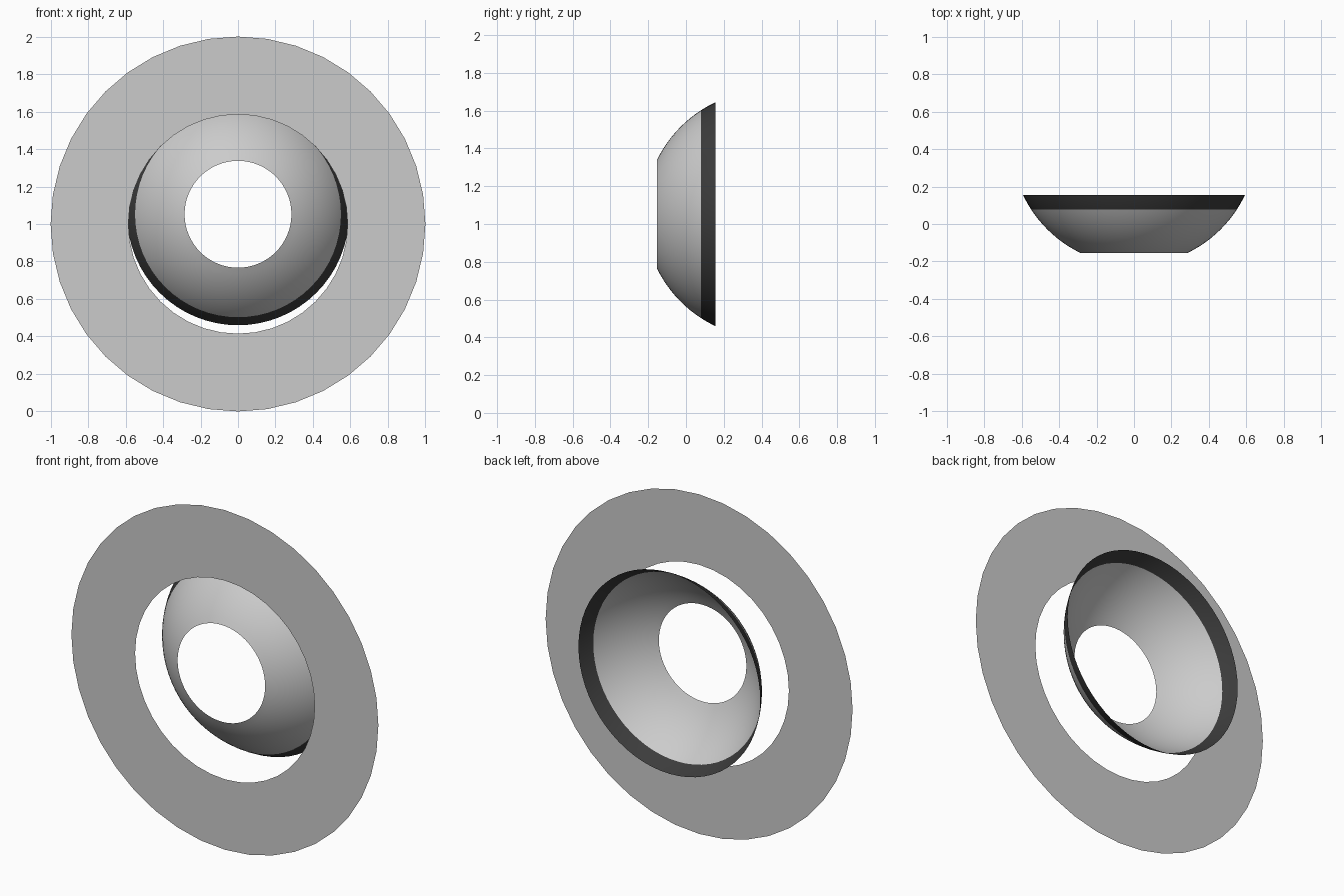
import bpy, bmesh, math

cube = bpy.data.objects.get("Cube")
if cube:
    bpy.data.objects.remove(cube, do_unlink=True)


def make_material(name, value):
    mat = bpy.data.materials.new(name)
    mat.use_nodes = True
    color = (value, value, value, 1)
    mat.diffuse_color = color
    mat.node_tree.nodes["Principled BSDF"].inputs["Base Color"].default_value = color
    return mat


light_grey = make_material("light grey", 0.6)
dark_grey = make_material("dark grey", 0.045)


def lathe(name, profile, segments, center_z, materials, dark_from=None):
    """Turn (radius, y) points about a front-to-back axis; faces look to -y."""
    bm = bmesh.new()
    rings = []
    for radius, y in profile:
        angles = [math.tau * i / segments for i in range(segments)]
        rings.append([bm.verts.new((radius * math.cos(a), y, center_z + radius * math.sin(a)))
                      for a in angles])
    for k in range(len(rings) - 1):
        inner, outer = rings[k], rings[k + 1]
        for i in range(segments):
            j = (i + 1) % segments
            face = bm.faces.new((inner[i], outer[i], outer[j], inner[j]))
            face.smooth = len(profile) > 2
            if dark_from is not None and k >= dark_from:
                face.material_index = 1
    mesh = bpy.data.meshes.new(name)
    bm.to_mesh(mesh)
    bm.free()
    for mat in materials:
        mesh.materials.append(mat)
    obj = bpy.data.objects.new(name, mesh)
    bpy.context.collection.objects.link(obj)
    return obj


# Flat ring plate, a single sheet
lathe("ring_plate", [(0.585, -0.122), (1.0, -0.122)], 40, 1.0, [light_grey])

# Open bowl: a zone of a sphere with a hole in front and a dark rim band behind
R, CENTER_Y = 0.655, 0.435
HOLE, BAND, RIM = 25.8, 57.0, 64.7
STEPS, BAND_STEPS = 10, 3
angles = [HOLE + (BAND - HOLE) * i / STEPS for i in range(STEPS)]
angles += [BAND + (RIM - BAND) * i / BAND_STEPS for i in range(BAND_STEPS + 1)]
profile = [(R * math.sin(math.radians(a)), CENTER_Y - R * math.cos(math.radians(a)))
           for a in angles]
lathe("bowl", profile, 64, 1.052, [light_grey, dark_grey], dark_from=STEPS)
